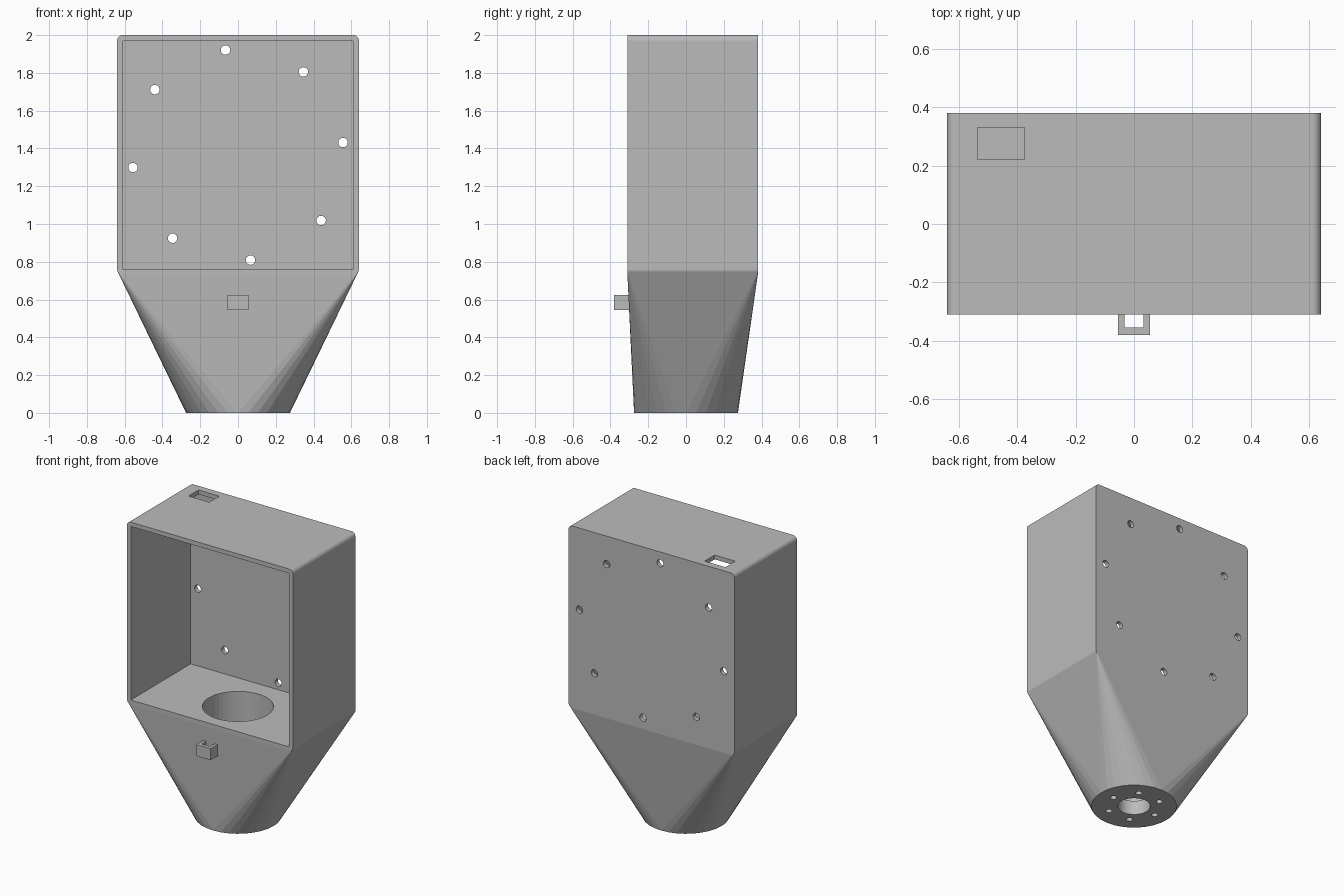
import bpy, bmesh, math
from math import cos, sin, pi

if "Cube" in bpy.data.objects:
    bpy.data.objects.remove(bpy.data.objects["Cube"], do_unlink=True)

grey = bpy.data.materials.new("plain grey")
grey.use_nodes = True
COLOUR = (0.5, 0.5, 0.5, 1)
grey.diffuse_color = COLOUR
grey.node_tree.nodes["Principled BSDF"].inputs["Base Color"].default_value = COLOUR

HALF, WALL = 0.64, 0.03            # half width and wall thickness
FRONT, BACK = -0.31, 0.38          # box depth
FLOOR, TOP = 0.73, 2.0             # box height range
MID = (FLOOR + TOP) / 2


def to_object(name, bm):
    bmesh.ops.recalc_face_normals(bm, faces=bm.faces)
    mesh = bpy.data.meshes.new(name)
    bm.to_mesh(mesh)
    bm.free()
    mesh.materials.append(grey)
    obj = bpy.data.objects.new(name, mesh)
    bpy.context.collection.objects.link(obj)
    return obj


def block(name, x, y, z):
    bm = bmesh.new()
    bmesh.ops.create_cube(bm, size=1)
    for v in bm.verts:
        v.co = [lo + (c + 0.5) * (hi - lo) for c, (lo, hi) in zip(v.co, (x, y, z))]
    return to_object(name, bm)


def cylinder(name, radius, centre, length, along_y=False, sides=24):
    bm = bmesh.new()
    bmesh.ops.create_cone(bm, cap_ends=True, segments=sides,
                          radius1=radius, radius2=radius, depth=length)
    obj = to_object(name, bm)
    obj.location = centre
    if along_y:
        obj.rotation_euler.x = pi / 2
    return obj


def cut(target, cutter):
    cutter.hide_render = True
    mod = target.modifiers.new("cut", "BOOLEAN")
    mod.operation, mod.solver, mod.object = "DIFFERENCE", "EXACT", cutter
    bpy.context.view_layer.objects.active = target
    bpy.ops.object.modifier_apply(modifier=mod.name)
    bpy.data.objects.remove(cutter, do_unlink=True)


# Housing: rounded box drawn down to a round foot, as one convex hull
bm = bmesh.new()
STEPS = 8
for sx, sz, start in ((1, 1, 0), (-1, 1, 1), (-1, -1, 2), (1, -1, 3)):
    for i in range(STEPS + 1):
        a = (start + i / STEPS) * pi / 2
        x = sx * (HALF - WALL) + WALL * cos(a)
        z = MID + sz * ((TOP - FLOOR) / 2 - WALL) + WALL * sin(a)
        for y in (FRONT, BACK):
            bm.verts.new((x, y, z))
bmesh.ops.create_circle(bm, segments=32, radius=0.275)
hull = bmesh.ops.convex_hull(bm, input=bm.verts)
loose = [v for v in bm.verts if not v.link_faces]
bmesh.ops.delete(bm, geom=loose, context="VERTS")
bmesh.ops.dissolve_limit(bm, angle_limit=0.002, verts=bm.verts, edges=bm.edges)
housing = to_object("housing", bm)

# Open cavity, cable slot, round well and outlet
inner = HALF - WALL
cut(housing, block("cavity", (-inner, inner), (FRONT - 0.1, BACK - WALL),
                   (FLOOR + WALL, TOP - WALL)))
cut(housing, block("slot", (-0.535, -0.375), (0.22, 0.33), (TOP - 0.1, TOP + 0.1)))
cut(housing, cylinder("well", 0.225, (0, 0, 0.5), 0.8, sides=48))
cut(housing, cylinder("outlet", 0.105, (0, 0, 0.05), 0.3, sides=32))

# Ring of holes in the back wall
for i in range(8):
    a = math.radians(6.8 + 45 * i)
    centre = (0.56 * cos(a), BACK, MID + 0.56 * sin(a))
    cut(housing, cylinder("back_hole", 0.025, centre, 0.2, along_y=True))

# Ring of holes around the outlet
for i in range(6):
    a = i * pi / 3
    centre = (0.173 * cos(a), 0.173 * sin(a), 0.05)
    cut(housing, cylinder("foot_hole", 0.021, centre, 0.3, sides=16))

# Square loop on the front of the funnel, open from top to bottom
bm = bmesh.new()
outline = [(-0.055, -0.29), (-0.055, -0.38), (0.055, -0.38), (0.055, -0.29),
           (0.033, -0.29), (0.033, -0.355), (-0.033, -0.355), (-0.033, -0.29)]
face = bm.faces.new([bm.verts.new((x, y, 0.545)) for x, y in outline])
side = bmesh.ops.extrude_face_region(bm, geom=[face])
bmesh.ops.translate(bm, vec=(0, 0, 0.08),
                    verts=[g for g in side["geom"] if isinstance(g, bmesh.types.BMVert)])
to_object("front_loop", bm)
